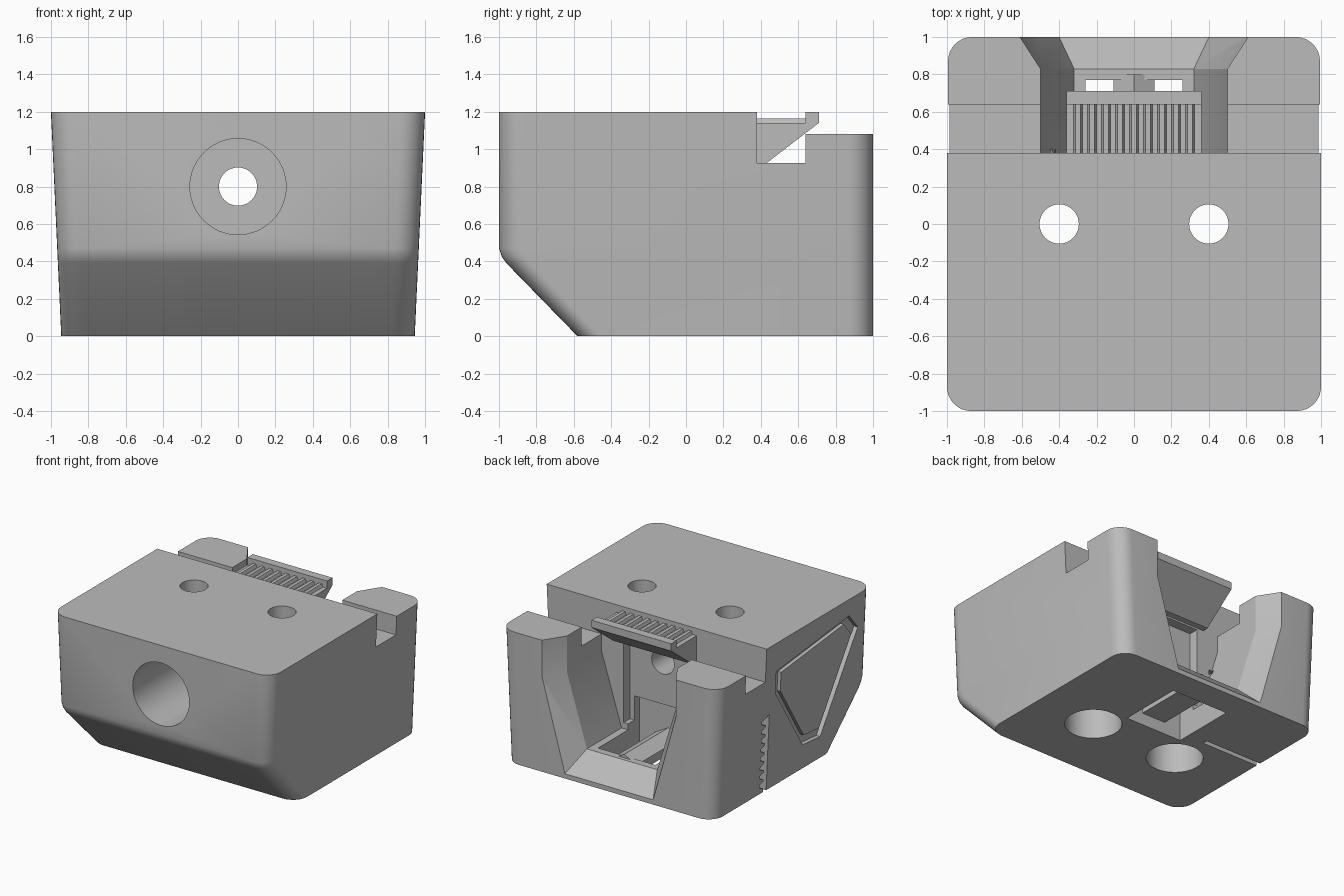
import bpy, bmesh, math

cube = bpy.data.objects.get("Cube")
if cube:
    bpy.data.objects.remove(cube, do_unlink=True)

grey = bpy.data.materials.new("plain grey")
grey.use_nodes = True
GREY = (0.5, 0.5, 0.5, 1)
grey.diffuse_color = GREY
grey.node_tree.nodes["Principled BSDF"].inputs["Base Color"].default_value = GREY


def loft(name, rings):
    """Closed solid skinned through rings of equal point count."""
    bm = bmesh.new()
    loops = [[bm.verts.new(p) for p in ring] for ring in rings]
    n = len(loops[0])
    for a, b in zip(loops, loops[1:]):
        for i in range(n):
            j = (i + 1) % n
            bm.faces.new((a[i], a[j], b[j], b[i]))
    bm.faces.new(loops[0])
    bm.faces.new(loops[-1])
    bmesh.ops.recalc_face_normals(bm, faces=bm.faces)
    mesh = bpy.data.meshes.new(name)
    bm.to_mesh(mesh)
    bm.free()
    mesh.materials.append(grey)
    ob = bpy.data.objects.new(name, mesh)
    bpy.context.collection.objects.link(ob)
    return ob


def prism_x(name, profile, x0, x1):
    return loft(name, [[(x, y, z) for y, z in profile] for x in (x0, x1)])


def box(name, x0, x1, y0, y1, z0, z1):
    return prism_x(name, [(y0, z0), (y1, z0), (y1, z1), (y0, z1)], x0, x1)


def cylinder(name, radius, a, b, axis, u, v):
    ring = [(u + radius * math.cos(t * math.tau / 48),
             v + radius * math.sin(t * math.tau / 48)) for t in range(48)]
    if axis == "z":
        return loft(name, [[(p, q, w) for p, q in ring] for w in (a, b)])
    return loft(name, [[(p, w, q) for p, q in ring] for w in (a, b)])


def half_width(z):
    return 0.945 + 0.046 * z


def rounded_ring(z, front, radius=0.13, steps=8):
    hx = half_width(z)
    ring = []
    for k, (sx, cy) in enumerate([(1, 1 - radius), (-1, 1 - radius),
                                  (-1, front + radius), (1, front + radius)]):
        for i in range(steps + 1):
            t = (k + i / steps) * math.pi / 2
            ring.append((sx * (hx - radius) + radius * math.cos(t),
                         cy + radius * math.sin(t), z))
    return ring


# Tapered body with a sloped front foot
body = loft("body", [rounded_ring(z, f) for z, f in
                     [(0, -0.58), (0.39, -0.96), (0.425, -0.985),
                      (0.47, -1), (1.2, -1)]])

cutters = []
# Cross notch and lowered rear posts
cutters.append(prism_x("notch_cutter", [(0.38, 0.925), (0.64, 0.925), (0.64, 1.08),
                                        (1.2, 1.08), (1.2, 1.4), (0.38, 1.4)], -1.2, 1.2))


# Flared rear pocket with sloping walls and a ramp at the mouth
def pocket_ring(y, top, low, floor):
    half = [(low, floor), (top, 0.78), (top, 1.3)]
    return [(x, y, z) for x, z in half] + [(-x, y, z) for x, z in reversed(half)]


cutters.append(loft("pocket_cutter", [pocket_ring(0.38, 0.5, 0.32, 0.2),
                                      pocket_ring(0.83, 0.5, 0.32, 0.2),
                                      pocket_ring(1.02, 0.623, 0.41, 0.02)]))
cutters.append(box("recess_cutter", -0.3, 0.3, 0.3, 0.4, 0.25, 0.91))
cutters.append(box("floor_opening_cutter", -0.26, 0.26, 0.23, 0.77, -0.1, 0.45))

# Front bore, with a wide mouth
cutters.append(cylinder("front_bore_cutter", 0.257, -1.1, -0.42, "y", 0, 0.8))
cutters.append(cylinder("through_bore_cutter", 0.102, -0.5, 0.5, "y", 0, 0.8))
# Vertical screw holes, widened from below
for s in (-1, 1):
    cutters.append(cylinder("screw_hole_cutter", 0.105, 0.6, 1.4, "z", s * 0.4, 0))
    cutters.append(cylinder("screw_head_cutter", 0.215, -0.1, 0.8, "z", s * 0.4, 0))

# Toothed slot in the right side
teeth = [(0.31, -0.1), (0.35, -0.1)]
for i in range(8):
    z = 0.03 + i * 0.075
    teeth += [(0.35, z), (0.4, z + 0.02), (0.4, z + 0.045), (0.35, z + 0.06)]
teeth += [(0.31, 0.63)]
cutters.append(prism_x("slot_cutter", teeth, -1.2, -0.42))

# Recessed outline panel on the right side
PANEL = [(-0.70, 1.06), (-0.82, 0.92), (-0.38, 0.18),
         (-0.15, 0.2), (0.24, 0.78), (0.24, 0.96)]


def panel(name, scale, outer, inner):
    cy, cz = -0.27, 0.71
    pts = [(cy + (y - cy) * scale, cz + (z - cz) * scale) for y, z in PANEL]
    return loft(name, [[(d - half_width(z), y, z) for y, z in pts]
                       for d in (outer, inner)])


cutters.append(panel("panel_cutter", 1, -0.1, 0.035))

for cutter in cutters:
    cutter.hide_render = True
    mod = body.modifiers.new(cutter.name, "BOOLEAN")
    mod.operation = "DIFFERENCE"
    mod.solver = "EXACT"
    mod.object = cutter
    bpy.context.view_layer.objects.active = body
    bpy.ops.object.modifier_apply(modifier=mod.name)
    bpy.data.objects.remove(cutter, do_unlink=True)

panel("side_panel", 0.86, 0.005, 0.05)

# Release lever with raised grip ribs
prism_x("lever", [(0.37, 0.925), (0.43, 0.925), (0.71, 1.14), (0.71, 1.2),
                  (0.64, 1.2), (0.64, 1.14), (0.37, 1.14)], -0.362, 0.362)
for i in range(9):
    x = -0.3 + i * 0.075
    rib = [(x - 0.028, 1.13), (x - 0.014, 1.165), (x + 0.014, 1.165), (x + 0.028, 1.13)]
    loft("lever_rib", [[(p, y, z) for p, z in rib] for y in (0.37, 0.65)])

# Ridged spring tongue bridging the floor opening
tongue = [(-0.11, 0.1), (0.11, 0.1), (0.11, 0.17), (0, 0.23), (-0.11, 0.17)]
loft("spring_tongue", [[(x, y, z) for x, z in tongue] for y in (0.22, 0.8)])

bpy.ops.object.select_all(action="DESELECT")
body.select_set(True)
bpy.context.view_layer.objects.active = body
bpy.ops.object.shade_smooth_by_angle(angle=math.radians(30))
